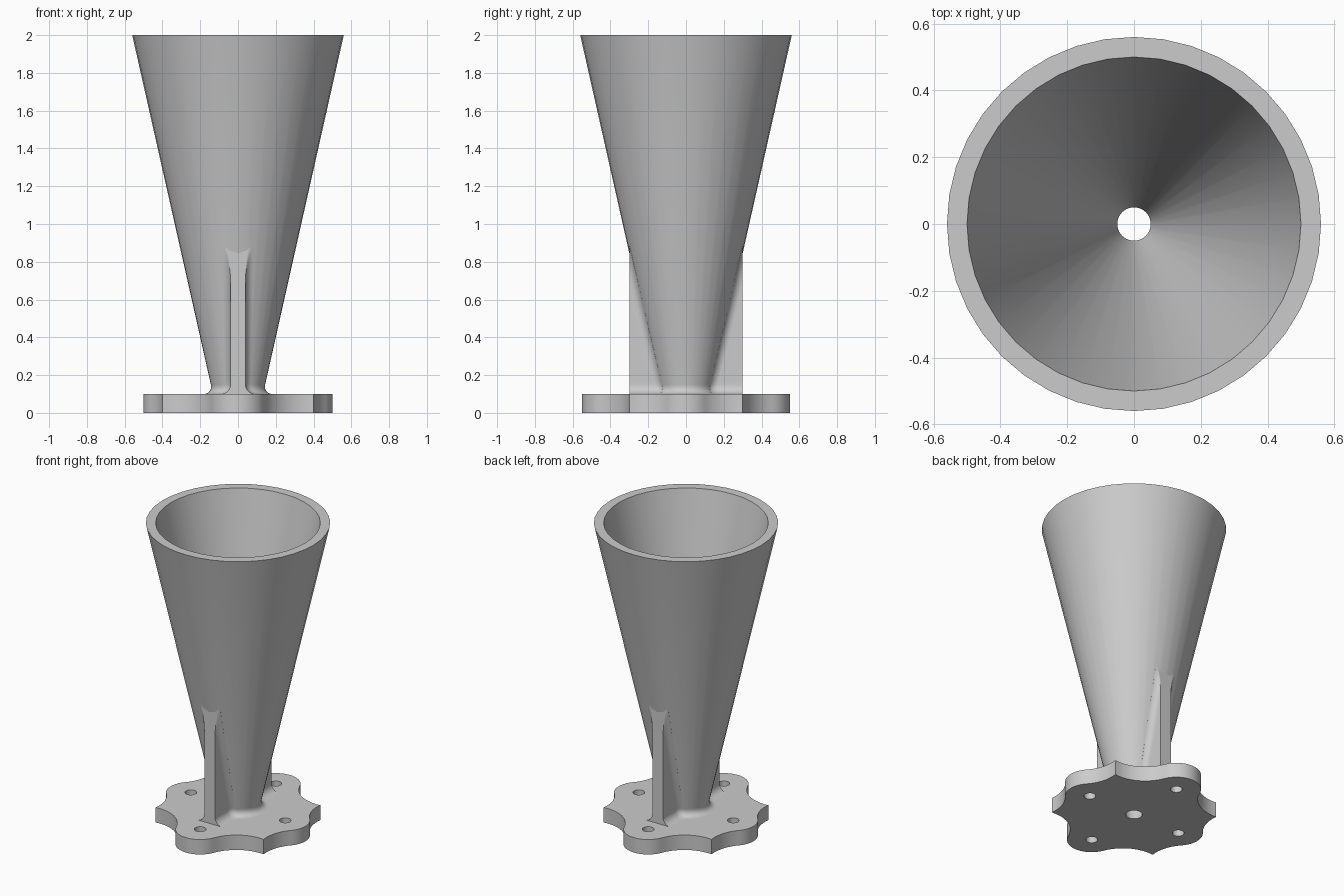
import bpy
import bmesh
from math import sin, cos, pi, sqrt, radians, atan2, acos
from mathutils import Vector

cube = bpy.data.objects.get("Cube")
if cube:
    bpy.data.objects.remove(cube)

PLATE = 0.1      # plate thickness
TOP = 2.0
SLOPE = 0.225    # cone radius gained per unit height
WALL = 0.06
BORE = 0.05      # bore radius at the ground
FILLET = 0.05
RIB_HALF = 0.04
RIB_END = 0.3
SEGS = 40

grey = bpy.data.materials.new("grey")
grey.use_nodes = True
colour = (0.6, 0.6, 0.6, 1)
grey.diffuse_color = colour
grey.node_tree.nodes["Principled BSDF"].inputs["Base Color"].default_value = colour


def finish(name, bm, angle=35):
    """Turn a bmesh into a shaded object."""
    bmesh.ops.recalc_face_normals(bm, faces=bm.faces)
    mesh = bpy.data.meshes.new(name)
    bm.to_mesh(mesh)
    bm.free()
    mesh.materials.append(grey)
    ob = bpy.data.objects.new(name, mesh)
    bpy.context.collection.objects.link(ob)
    bpy.ops.object.select_all(action='DESELECT')
    ob.select_set(True)
    bpy.context.view_layer.objects.active = ob
    bpy.ops.object.shade_smooth_by_angle(angle=radians(angle))
    return ob


def inner(z):
    return BORE + SLOPE * z


def flare(z):
    """Extra width of the fillet just above the plate."""
    d = max(0.0, PLATE + FILLET - z)
    return FILLET - sqrt(max(0.0, FILLET ** 2 - d ** 2))


def outer(z):
    return inner(z) + WALL + flare(z)


def arc(c, r, a0, a1, n):
    return [c + r * Vector((cos(a0 + (a1 - a0) * i / n), sin(a0 + (a1 - a0) * i / n)))
            for i in range(n + 1)]


def circle(c, r, n):
    return arc(Vector(c), r, 0, 2 * pi, n)[:-1]


# Plate outline: rounded ears joined by concave arcs to four sharp corners
EAR, SCOOP = 0.15, 0.25
CORNER = Vector((0.4, 0.3))


def half_ear(ear, side):
    """Outline from the ear's tip to the corner, turning towards side."""
    gap = CORNER - ear
    d = gap.length
    span = EAR + SCOOP
    turn = acos((span ** 2 + d ** 2 - SCOOP ** 2) / (2 * span * d))
    a = atan2(gap.y, gap.x) - side * turn
    centre = ear + span * Vector((cos(a), sin(a)))
    end = CORNER - centre
    start = a + pi
    sweep = (atan2(end.y, end.x) - start + pi) % (2 * pi) - pi
    tip = 0 if side > 0 else pi / 2
    return arc(ear, EAR, tip, a, 10) + arc(centre, SCOOP, start, start + sweep, 12)[1:]


EARS = [Vector((0.35, 0)), Vector((0, 0.4))]
quarter = half_ear(EARS[0], 1) + half_ear(EARS[1], -1)[::-1][1:]
mirrored = [Vector((-p.x, p.y)) for p in quarter[::-1]][1:]
half = quarter + mirrored
outline = half + [-p for p in half[1:-1]]

# Base plate with four bolt holes and the end of the bore
bm = bmesh.new()
loops = [outline, circle((0, 0), BORE, SEGS)]
loops += [circle(s * e, 0.036, 24) for e in EARS for s in (1, -1)]
edges = []
for loop in loops:
    vs = [bm.verts.new((p.x, p.y, 0)) for p in loop]
    edges += [bm.edges.new((vs[i - 1], vs[i])) for i in range(len(vs))]
bmesh.ops.triangle_fill(bm, edges=edges, use_beauty=True)
up = bmesh.ops.extrude_face_region(bm, geom=bm.faces[:])["geom"]
for v in up:
    if isinstance(v, bmesh.types.BMVert):
        if v.co.length < BORE * 1.1:
            v.co *= inner(PLATE) / BORE
        v.co.z = PLATE
finish("base_plate", bm)

# Hollow cone standing on the plate, with a fillet at its foot
bm = bmesh.new()
foot = [PLATE + FILLET * (1 - cos(i * pi / 16)) for i in range(9)]
profile = [(inner(PLATE), PLATE), (inner(TOP), TOP), (outer(TOP), TOP)]
profile += [(outer(z), z) for z in foot[::-1]]
rings = [[bm.verts.new((p.x, p.y, z)) for p in circle((0, 0), r, SEGS)] for r, z in profile]
for a, b in zip(rings, rings[1:]):
    for i in range(SEGS):
        bm.faces.new((a[i - 1], a[i], b[i], b[i - 1]))
finish("cone", bm)


# Ribs: stacked sections that blend into the cone and the plate
def rib_section(z):
    r, w = outer(z), RIB_HALF + flare(z)
    x = w + FILLET
    centre = Vector((x, sqrt((r + FILLET) ** 2 - x ** 2)))
    pts = arc(centre, FILLET, atan2(-centre.y, -centre.x), -pi, 10)
    pts.insert(0, pts[0] * (1 - 0.015 / r))
    pts.append(Vector((w, RIB_END)))
    return [Vector((p.x, min(p.y, RIB_END), z)) for p in pts]


for name, side in (("front_rib", -1), ("back_rib", 1)):
    bm = bmesh.new()
    levels = foot + [PLATE + FILLET + 0.73 * i / 36 for i in range(1, 37)]
    rings = []
    for z in levels:
        right = rib_section(z)
        ring = right + [Vector((-p.x, p.y, p.z)) for p in right[::-1]]
        rings.append([bm.verts.new((p.x, side * p.y, p.z)) for p in ring])
    n = len(rings[0])
    for a, b in zip(rings, rings[1:]):
        for i in range(n):
            bm.faces.new((a[i - 1], a[i], b[i], b[i - 1]))
    bm.faces.new(rings[0])
    bm.faces.new(rings[-1])
    bmesh.ops.remove_doubles(bm, verts=bm.verts, dist=0.0001)
    finish(name, bm)
